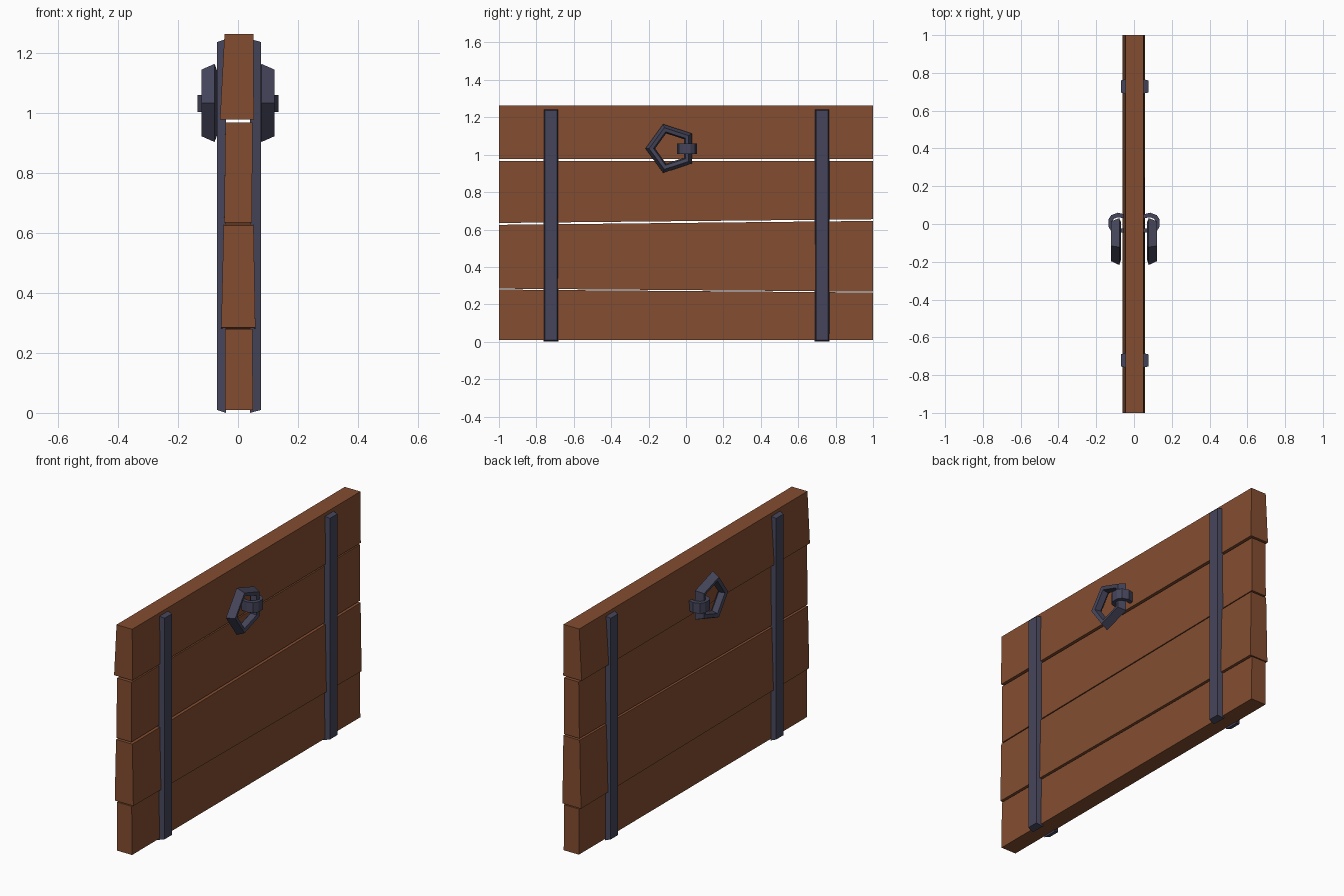
import bpy, math

if "Cube" in bpy.data.objects:
    bpy.data.objects.remove(bpy.data.objects["Cube"])


def material(name, color):
    m = bpy.data.materials.new(name)
    m.diffuse_color = (*color, 1)
    m.use_nodes = True
    m.node_tree.nodes["Principled BSDF"].inputs["Base Color"].default_value = m.diffuse_color
    return m


wood = material("wood", (0.23, 0.075, 0.03))
iron = material("iron", (0.06, 0.06, 0.105))


def add_mesh(name, verts, faces, mat):
    me = bpy.data.meshes.new(name)
    me.from_pydata(verts, [], faces)
    me.materials.append(mat)
    ob = bpy.data.objects.new(name, me)
    bpy.context.collection.objects.link(ob)
    # consistent outward normals
    import bmesh
    bm = bmesh.new()
    bm.from_mesh(me)
    bmesh.ops.recalc_face_normals(bm, faces=bm.faces)
    bm.to_mesh(me)
    bm.free()
    return ob


def loft(name, rings, mat, closed=False):
    """Skin equal-sized cross-sections; cap the ends unless closed."""
    n, k = len(rings[0]), len(rings)
    verts = [p for r in rings for p in r]
    faces = []
    for i in range(k if closed else k - 1):
        a, b = i * n, (i + 1) % k * n
        faces += [(a + j, a + (j + 1) % n, b + (j + 1) % n, b + j) for j in range(n)]
    if not closed:
        faces += [tuple(range(n)), tuple(range((k - 1) * n, k * n))]
    return add_mesh(name, verts, faces, mat)


# Planks: (bottom z, top z) at each end, (x min, x max) at bottom and top
planks = [
    ((0.01, 0.279), (0.01, 0.263), (-0.043, 0.050), (-0.043, 0.048)),
    ((0.284, 0.625), (0.268, 0.646), (-0.056, 0.058), (-0.048, 0.052)),
    ((0.635, 0.967), (0.655, 0.967), (-0.046, 0.047), (-0.042, 0.048)),
    ((0.978, 1.262), (0.978, 1.262), (-0.060, 0.053), (-0.045, 0.051)),
]
for i, (front, back, xb, xt) in enumerate(planks):
    rings = [[(xb[0], y, z0), (xb[1], y, z0), (xt[1], y, z1), (xt[0], y, z1)]
             for y, (z0, z1) in ((-1, front), (1, back))]
    loft(f"plank_{i + 1}", rings, wood)

# Ring cross-section (radius, x) and staple profile (x, y)
section = [(0.137, 0.078), (0.117, 0.121), (0.094, 0.117), (0.085, 0.085), (0.108, 0.068)]
outer = [(0.03, 0.045), (0.085, 0.06), (0.12, 0.047), (0.135, 0.025),
         (0.135, -0.015), (0.12, -0.038), (0.085, -0.048), (0.03, -0.04)]
inner = [(0.03, 0.026), (0.085, 0.036), (0.105, 0.028), (0.115, 0.016),
         (0.115, -0.006), (0.105, -0.018), (0.085, -0.026), (0.03, -0.022)]

for side, s in (("right", 1), ("left", -1)):
    # Bevelled straps
    xo = 0.077 if s > 0 else 0.07
    for end, yc in (("front", -0.722), ("back", 0.728)):
        rings = [[(s * x, yc - w, z0), (s * x, yc + w, z0), (s * x, yc + w, z1), (s * x, yc - w, z1)]
                 for x, w, z0, z1 in ((0.04, 0.04, 0.0, 1.246), (xo, 0.032, 0.01, 1.236))]
        loft(f"strap_{side}_{end}", rings, iron)

    # Five-sided pull ring
    rings = []
    for i in range(5):
        a = math.pi + i * math.tau / 5
        rings.append([(s * x, -0.08 + r * math.cos(a), 1.033 + r * math.sin(a)) for r, x in section])
    loft(f"pull_ring_{side}", rings, iron, closed=True)

    # Staple arching over the ring
    rings = [[(s * o[0], o[1], 1.003), (s * o[0], o[1], 1.06),
              (s * q[0], q[1], 1.06), (s * q[0], q[1], 1.003)] for o, q in zip(outer, inner)]
    loft(f"staple_{side}", rings, iron)
